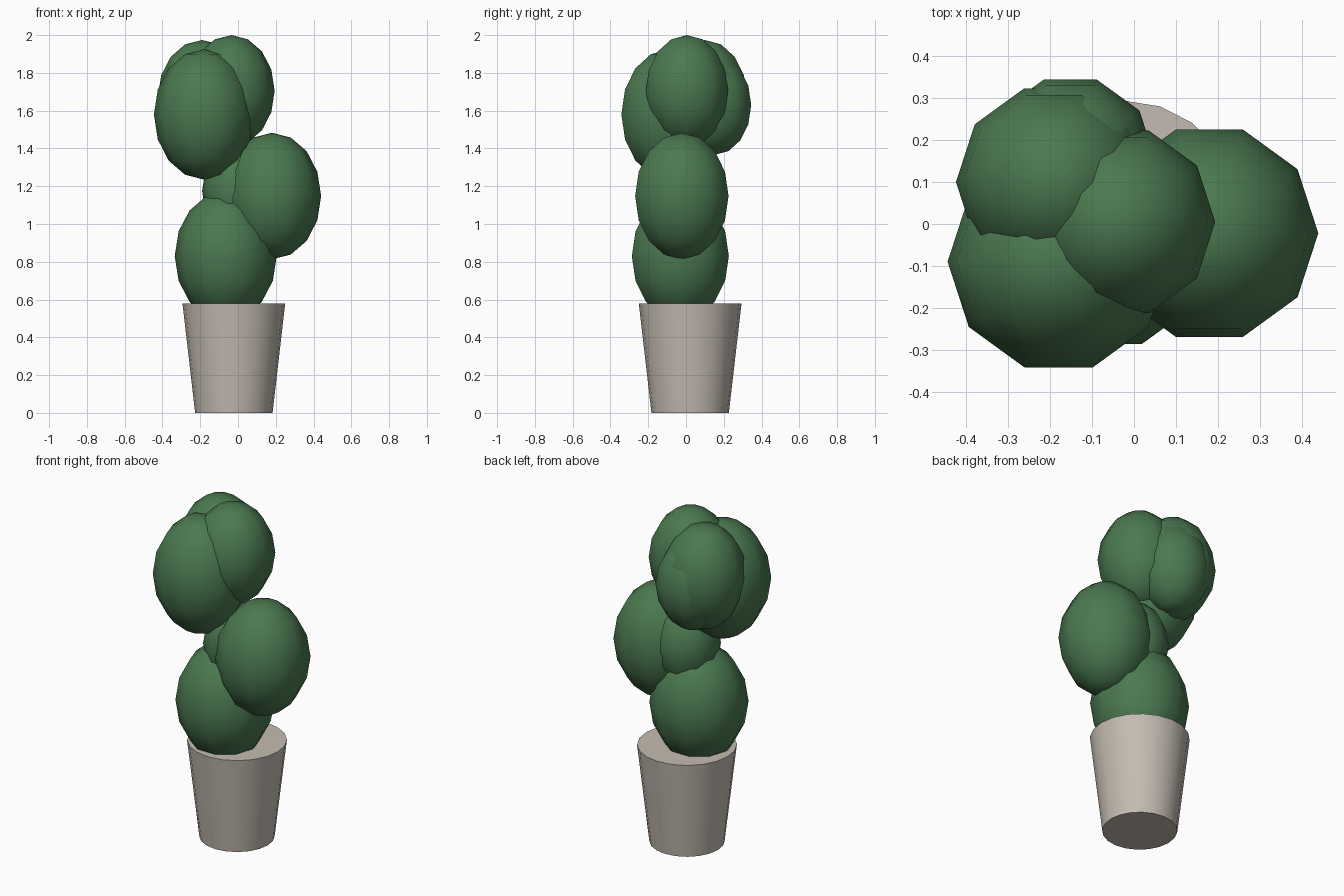
import bpy
import bmesh
from math import sin, cos, pi, radians

cube = bpy.data.objects.get("Cube")
if cube:
    bpy.data.objects.remove(cube, do_unlink=True)


def material(name, rgb):
    mat = bpy.data.materials.new(name)
    mat.use_nodes = True
    mat.diffuse_color = (*rgb, 1)
    mat.node_tree.nodes["Principled BSDF"].inputs["Base Color"].default_value = (*rgb, 1)
    return mat


def lathe(name, profile, sides, location, mat, smooth_angle):
    """Turn a (radius, z) profile, bottom to top; radius 0 makes a pole, open ends are capped."""
    bm = bmesh.new()
    rings = []
    for r, z in profile:
        count = sides if r > 0 else 1
        rings.append([bm.verts.new((r * cos(2 * pi * i / sides), r * sin(2 * pi * i / sides), z))
                      for i in range(count)])
    for low, high in zip(rings, rings[1:]):
        for i in range(sides):
            j = (i + 1) % sides
            corners = [low[i % len(low)], low[j % len(low)],
                       high[j % len(high)], high[i % len(high)]]
            bm.faces.new(list(dict.fromkeys(corners)))
    for ring in (rings[0], rings[-1]):
        if len(ring) > 1:
            bm.faces.new(ring)
    bmesh.ops.recalc_face_normals(bm, faces=bm.faces)
    mesh = bpy.data.meshes.new(name)
    bm.to_mesh(mesh)
    bm.free()
    mesh.materials.append(mat)
    obj = bpy.data.objects.new(name, mesh)
    obj.location = location
    bpy.context.collection.objects.link(obj)
    bpy.ops.object.select_all(action='DESELECT')
    obj.select_set(True)
    bpy.context.view_layer.objects.active = obj
    bpy.ops.object.shade_smooth_by_angle(angle=radians(smooth_angle))
    return obj


def foliage(name, x, y, z, radius, half_height):
    """Low-poly egg-shaped clump of leaves."""
    rings = 8
    profile = [(0 if k in (0, rings) else radius * sin(pi * k / rings),
                -half_height * cos(pi * k / rings)) for k in range(rings + 1)]
    lathe(name, profile, 10, (x, y, z), green, 60)


green = material("leaf green", (0.07, 0.19, 0.08))
stone = material("warm grey clay", (0.55, 0.50, 0.44))

# Tapered pot, closed at the rim
lathe("pot", [(0.205, 0), (0.272, 0.58)], 20, (-0.022, 0.022, 0), stone, 30)

# Stacked clumps
foliage("lower_clump", -0.065, -0.03, 0.83, 0.27, 0.343)
foliage("middle_clump", 0, 0, 1.175, 0.19, 0.245)
foliage("side_clump", 0.18, -0.022, 1.148, 0.26, 0.335)
foliage("front_clump", -0.18, -0.09, 1.58, 0.265, 0.345)
foliage("top_clump", -0.035, 0.005, 1.705, 0.229, 0.295)
foliage("back_clump", -0.19, 0.1, 1.67, 0.235, 0.304)
foliage("rear_clump", -0.152, 0.151, 1.63, 0.204, 0.264)
